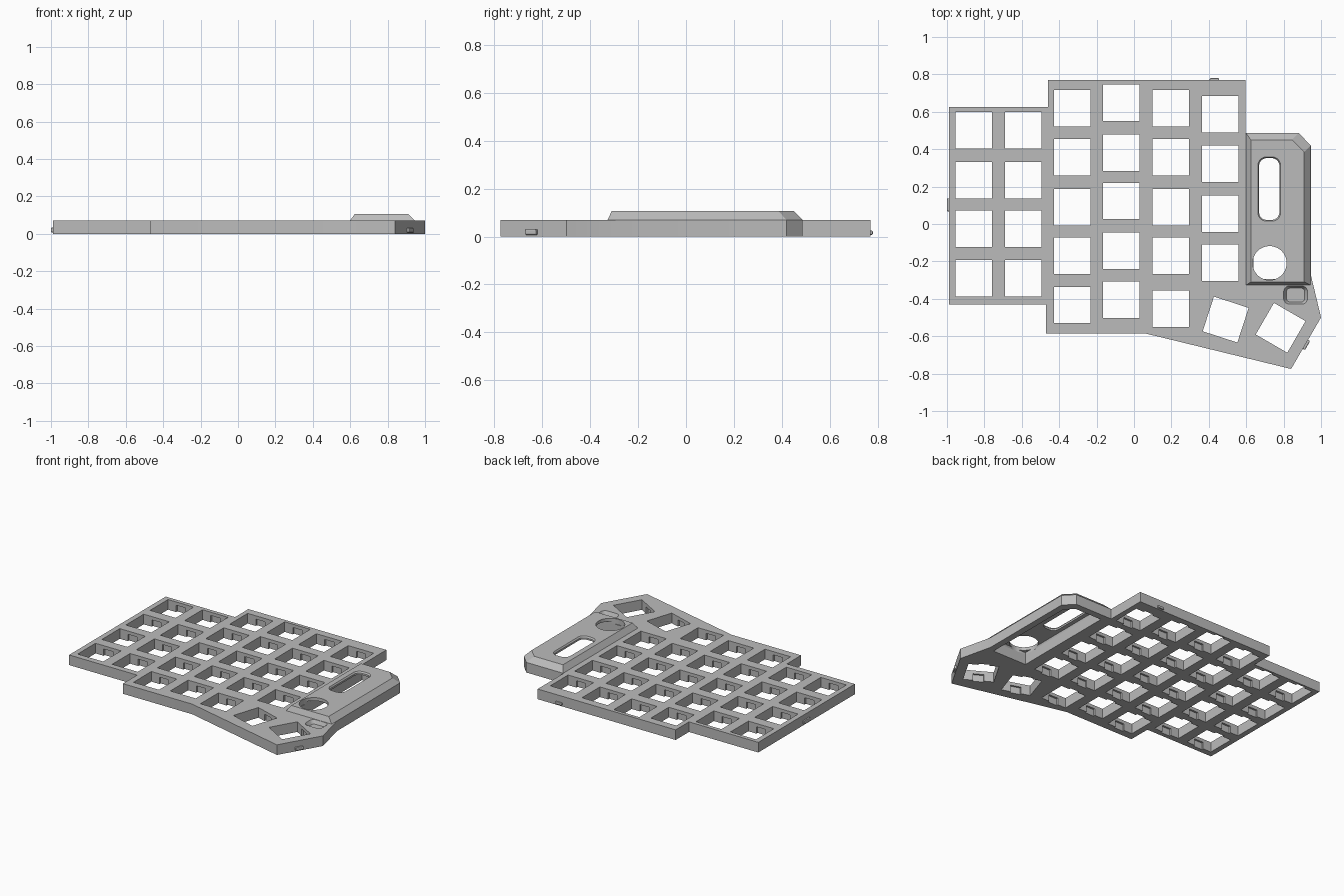
import bpy, math
from mathutils import Matrix, Vector

if "Cube" in bpy.data.objects:
    bpy.data.objects.remove(bpy.data.objects["Cube"], do_unlink=True)

grey = bpy.data.materials.new("plain_grey")
grey.use_nodes = True
COLOUR = (0.5, 0.5, 0.5, 1)
grey.diffuse_color = COLOUR
grey.node_tree.nodes["Principled BSDF"].inputs["Base Color"].default_value = COLOUR

PLATE_TOP, HOUSING_TOP = 0.07, 0.107
HOLE = 0.195


def build(name, lofts):
    """One mesh made of closed lofts; a loft is a list of (outline, z)."""
    verts, faces = [], []
    for rings in lofts:
        base, n = len(verts), len(rings[0][0])
        for outline, z in rings:
            verts += [(p[0], p[1], z) for p in outline]
        faces.append([base + i for i in reversed(range(n))])
        for k in range(len(rings) - 1):
            a, b = base + k * n, base + (k + 1) * n
            faces += [(a + i, a + (i + 1) % n, b + (i + 1) % n, b + i) for i in range(n)]
        faces.append([base + (len(rings) - 1) * n + i for i in range(n)])
    mesh = bpy.data.meshes.new(name)
    mesh.from_pydata(verts, [], faces)
    mesh.materials.append(grey)
    obj = bpy.data.objects.new(name, mesh)
    bpy.context.collection.objects.link(obj)
    return obj


def rect(x, y, w, h, deg=0):
    turn = Matrix.Rotation(math.radians(deg), 2)
    corners = [(-w, -h), (w, -h), (w, h), (-w, h)]
    return [Vector((x, y)) + turn @ (Vector(c) / 2) for c in corners]


def rounded(x, y, w, h, r, steps=8):
    """Rounded rectangle; a full circle when w = h = 2r."""
    pts = []
    for q, (sx, sy) in enumerate([(1, 1), (-1, 1), (-1, -1), (1, -1)]):
        for i in range(steps):
            a = (q + (i + 0.5) / steps) * math.pi / 2
            pts.append((x + sx * (w / 2 - r) + r * math.cos(a),
                        y + sy * (h / 2 - r) + r * math.sin(a)))
    return pts


def cut(targets, lofts):
    cutter = build("cutter", lofts)
    cutter.hide_render = True
    for obj in targets:
        mod = obj.modifiers.new("cut", "BOOLEAN")
        mod.operation, mod.solver, mod.object = "DIFFERENCE", "EXACT", cutter
        bpy.context.view_layer.objects.active = obj
        bpy.ops.object.modifier_apply(modifier=mod.name)
    bpy.data.objects.remove(cutter, do_unlink=True)


# Plate outline, counter-clockwise
outline = [(-0.99, -0.43), (-0.47, -0.43), (-0.47, -0.585), (0.06, -0.585),
           (0.84, -0.775), (1.0, -0.5), (0.945, -0.27), (0.945, 0.42),
           (0.88, 0.487), (0.595, 0.487), (0.595, 0.77), (-0.46, 0.77),
           (-0.46, 0.625), (-0.99, 0.625)]
plate = build("key_plate", [[(outline, 0), (outline, PLATE_TOP)]])

# Raised housing with sloped sides and one clipped corner
low = [(0.598, -0.327), (0.945, -0.327), (0.945, 0.42), (0.88, 0.487), (0.598, 0.487)]
high = [(0.625, -0.31), (0.91, -0.31), (0.91, 0.385), (0.845, 0.45), (0.625, 0.45)]
housing = build("controller_housing", [[(low, PLATE_TOP), (high, HOUSING_TOP)]])

# Key positions: column x, then row heights; the two thumb keys are turned
columns = [
    (-0.856, (0.5, 0.235, -0.026, -0.291)),
    (-0.592, (0.5, 0.235, -0.026, -0.291)),
    (-0.33, (0.618, 0.357, 0.09, -0.171, -0.433)),
    (-0.068, (0.649, 0.382, 0.123, -0.144, -0.406)),
    (0.196, (0.618, 0.357, 0.09, -0.171, -0.453)),
    (0.46, (0.588, 0.322, 0.056, -0.206)),
]
keys = [(x, y, 0) for x, rows in columns for y in rows]
keys += [(0.49, -0.511, -18), (0.784, -0.555, -30)]


def prism(shape, z0, z1):
    return [(shape, z0), (shape, z1)]


# Square key openings, then clip notches under the top skin
cut([plate], [prism(rect(x, y, HOLE, HOLE, a), -0.02, 0.2) for x, y, a in keys])
cut([plate], [prism(rect(x, y, 0.07, HOLE + 0.026, a), -0.02, 0.047) for x, y, a in keys])

# Hollow underside of the housing
hollow = [(0.64, -0.295), (0.9, -0.295), (0.9, 0.385), (0.845, 0.44), (0.64, 0.44)]
cut([plate, housing], [prism(hollow, -0.02, 0.085)])

# Long window with a chamfered rim, and the round opening
window = rounded(0.723, 0.187, 0.108, 0.33, 0.04)
rim = rounded(0.723, 0.187, 0.122, 0.344, 0.047)
cut([housing], [[(window, 0.05), (window, 0.097), (rim, HOUSING_TOP), (rim, 0.15)],
                prism(rounded(0.725, -0.209, 0.182, 0.182, 0.091, 12), 0.05, 0.15)])

# Button recess
inner = rounded(0.864, -0.38, 0.098, 0.074, 0.02)
outer = rounded(0.864, -0.38, 0.128, 0.098, 0.032)
cut([plate, housing], [[(inner, 0.045), (outer, PLATE_TOP), (outer, 0.15)]])

# Small rounded catches on the outer walls: x, y, length, turn, height
for name, x, y, length, deg, top in [
        ("back_catch", 0.43, 0.77, 0.05, 0, 0.025),
        ("right_side_catch", -0.99, 0.102, 0.07, 90, 0.033),
        ("thumb_catch", 0.919, -0.645, 0.055, 60, 0.03)]:
    catch = build(name, [prism(rect(0, 0, length, 0.02), 0.007, top)])
    catch.matrix_world = Matrix.Translation((x, y, 0)) @ Matrix.Rotation(math.radians(deg), 4, "Z")
    bevel = catch.modifiers.new("soft_edges", "BEVEL")
    bevel.width, bevel.segments = 0.005, 2

# Smooth the round openings only
for obj in (plate, housing):
    bpy.ops.object.select_all(action="DESELECT")
    obj.select_set(True)
    bpy.context.view_layer.objects.active = obj
    bpy.ops.object.shade_smooth_by_angle(angle=math.radians(25))
